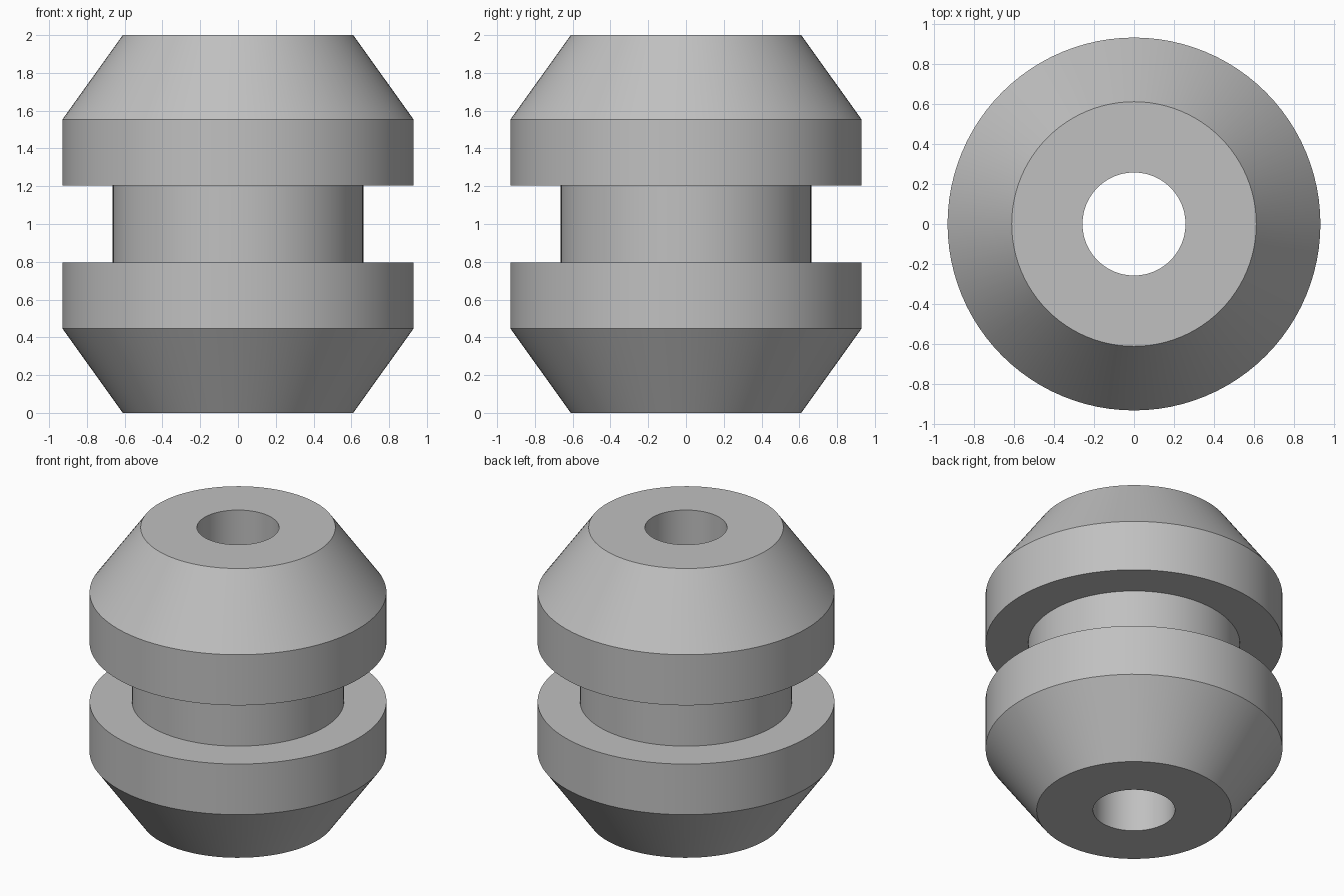
import bpy
import bmesh
from math import cos, sin, tau

cube = bpy.data.objects.get("Cube")
if cube:
    bpy.data.objects.remove(cube, do_unlink=True)

SEGMENTS = 96
BORE, END, RIM, NECK = 0.257, 0.61, 0.93, 0.664

# Rubber material
rubber = bpy.data.materials.new("grey rubber")
rubber.use_nodes = True
grey = (0.53, 0.53, 0.53, 1)
rubber.diffuse_color = grey
rubber.node_tree.nodes["Principled BSDF"].inputs["Base Color"].default_value = grey

# Upper half outline (radius, height), mirrored about mid height for the lower half
upper = [(NECK, 1.203), (RIM, 1.203), (RIM, 1.553), (END, 2), (BORE, 2)]
lower = [(r, 2 - z) for r, z in reversed(upper)]
profile = lower + upper


def lathe(name, outline, material):
    """Revolve a closed outline around the z axis."""
    bm = bmesh.new()
    rings = [[bm.verts.new((r * cos(tau * i / SEGMENTS), r * sin(tau * i / SEGMENTS), z))
              for i in range(SEGMENTS)] for r, z in outline]
    for a, b in zip(rings, rings[1:] + rings[:1]):
        for i in range(SEGMENTS):
            j = (i + 1) % SEGMENTS
            bm.faces.new((a[i], a[j], b[j], b[i]))
    bmesh.ops.recalc_face_normals(bm, faces=bm.faces)
    mesh = bpy.data.meshes.new(name)
    bm.to_mesh(mesh)
    bm.free()
    mesh.materials.append(material)
    obj = bpy.data.objects.new(name, mesh)
    bpy.context.collection.objects.link(obj)
    return obj


# Grooved bushing with a through bore
bushing = lathe("grooved_bushing", profile, rubber)
bpy.ops.object.select_all(action="DESELECT")
bushing.select_set(True)
bpy.context.view_layer.objects.active = bushing
bpy.ops.object.shade_smooth_by_angle(angle=0.5)
